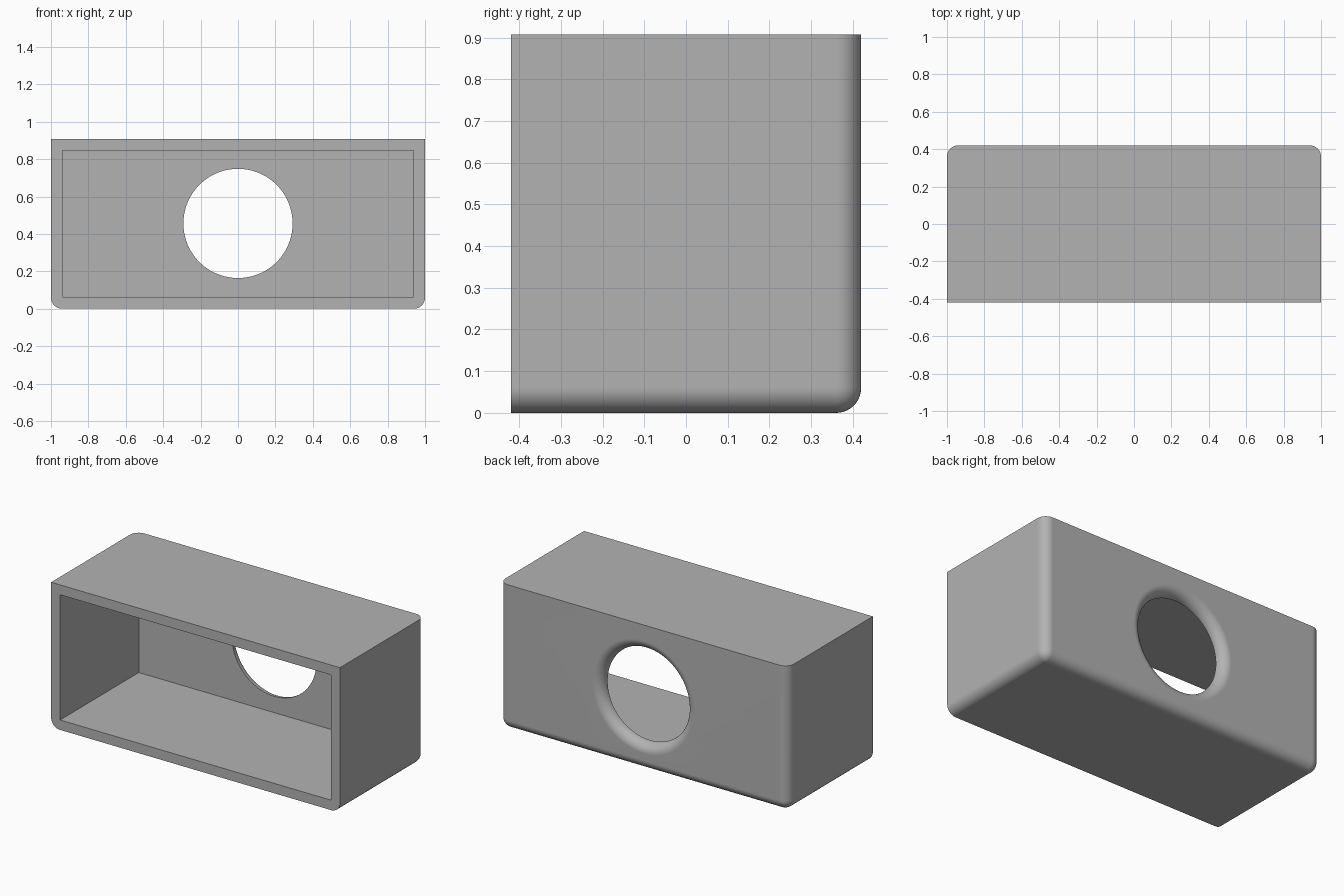
import bpy, bmesh, math
from mathutils import Matrix, Vector

old = bpy.data.objects.get("Cube")
if old:
    bpy.data.objects.remove(old, do_unlink=True)

W, D, H = 2.0, 0.84, 0.908      # outer size
WALL, FILLET = 0.062, 0.06
HOLE_R, HOLE_Z = 0.292, 0.456
BACK = D / 2


def make_object(name, bm):
    bmesh.ops.recalc_face_normals(bm, faces=bm.faces)
    mesh = bpy.data.meshes.new(name)
    bm.to_mesh(mesh)
    bm.free()
    obj = bpy.data.objects.new(name, mesh)
    bpy.context.collection.objects.link(obj)
    return obj


def box(size, centre):
    bm = bmesh.new()
    matrix = Matrix.Translation(centre) @ Matrix.Diagonal((*size, 1))
    bmesh.ops.create_cube(bm, size=1, matrix=matrix)
    return bm


def cut(target, cutter):
    mod = target.modifiers.new("cut", 'BOOLEAN')
    mod.operation, mod.solver, mod.object = 'DIFFERENCE', 'EXACT', cutter
    bpy.ops.object.modifier_apply(modifier=mod.name)
    bpy.data.objects.remove(cutter, do_unlink=True)


# Housing block: round the edges shared by the back, bottom and side faces
bm = box((W, D, H), (0, 0, H / 2))
rounded = []
for e in bm.edges:
    total = sum((f.normal for f in e.link_faces), Vector())
    if total.z < 0.5 and total.y > -0.5:
        rounded.append(e)
bmesh.ops.bevel(bm, geom=rounded, offset=FILLET, offset_type='OFFSET',
                segments=10, profile=0.5, affect='EDGES')
housing = make_object("housing", bm)
bpy.context.view_layer.objects.active = housing
housing.select_set(True)

# Cavity, open at the front
y0, y1 = -BACK - 0.2, BACK - WALL
cut(housing, make_object("cavity_cutter", box(
    (W - 2 * WALL, y1 - y0, H - 2 * WALL), (0, (y0 + y1) / 2, H / 2))))

# Round port in the back wall, flared outwards
profile = [(0, 0), (HOLE_R, 0)]
for i in range(11):
    a = math.pi / 2 * i / 10
    profile.append((HOLE_R + FILLET * (1 - math.cos(a)),
                    BACK - FILLET * (1 - math.sin(a))))
profile += [(HOLE_R + FILLET, BACK + 0.1), (0, BACK + 0.1)]
bm = bmesh.new()
verts = [bm.verts.new((r, y, HOLE_Z)) for r, y in profile]
edges = [bm.edges.new(pair) for pair in zip(verts, verts[1:])]
bmesh.ops.spin(bm, geom=verts + edges, cent=(0, 0, HOLE_Z), axis=(0, 1, 0),
               angle=math.tau, steps=96, use_merge=True)
bmesh.ops.remove_doubles(bm, verts=bm.verts, dist=1e-5)
cut(housing, make_object("port_cutter", bm))

# Shading: smooth fillets, flat walls
bpy.ops.object.shade_smooth_by_angle(angle=math.radians(30))
weighted = housing.modifiers.new("flat_walls", 'WEIGHTED_NORMAL')
weighted.keep_sharp = True

# Single grey material
grey = bpy.data.materials.new("plain grey")
grey.use_nodes = True
colour = (0.45, 0.45, 0.45, 1)
grey.diffuse_color = colour
grey.node_tree.nodes["Principled BSDF"].inputs["Base Color"].default_value = colour
housing.data.materials.clear()
housing.data.materials.append(grey)
